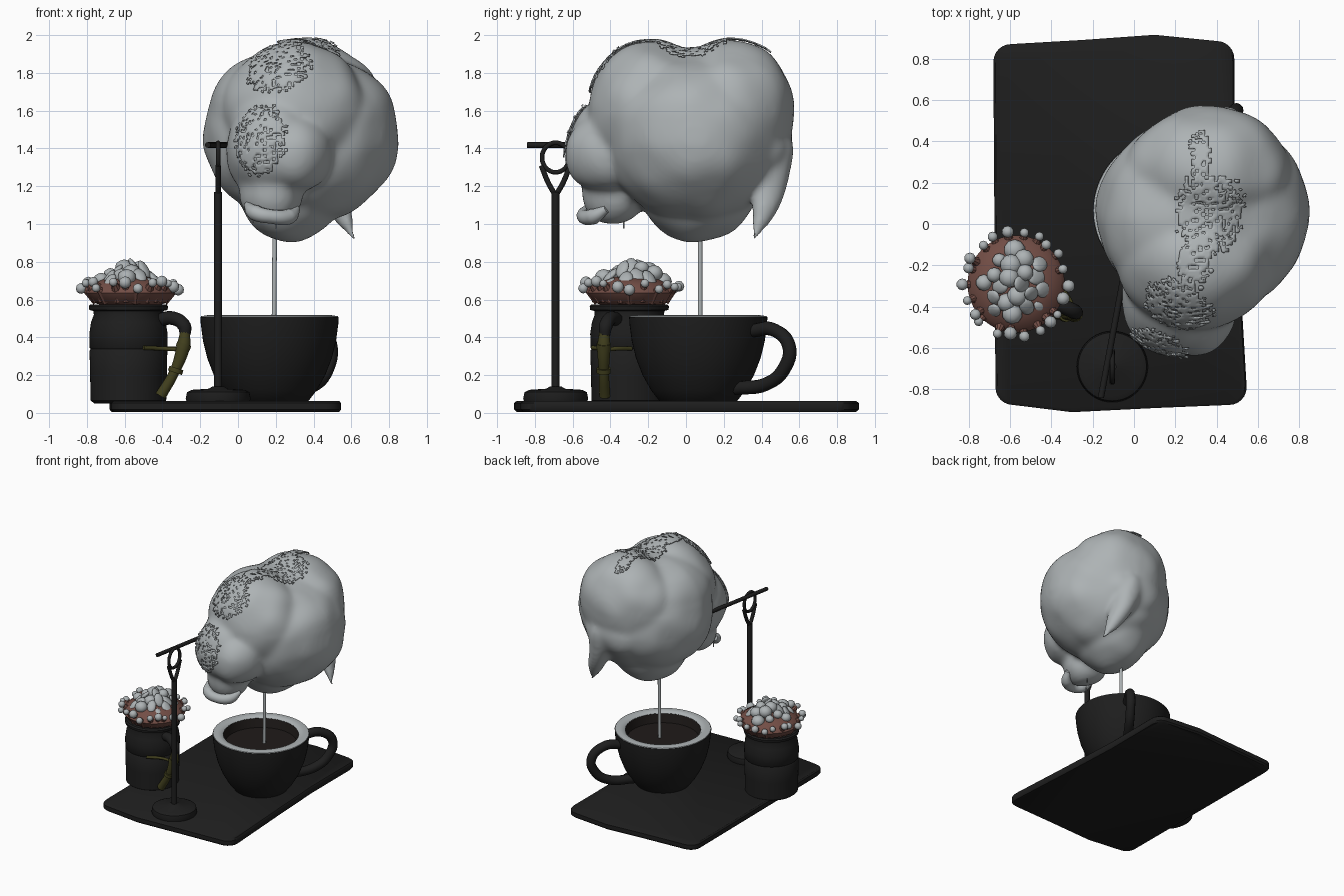
import bpy, bmesh, math, random
from mathutils import Vector, noise

if "Cube" in bpy.data.objects:
    bpy.data.objects.remove(bpy.data.objects["Cube"])
random.seed(4)

def mat(name, rgb):
    m = bpy.data.materials.new(name)
    m.diffuse_color = (*rgb, 1)
    m.use_nodes = True
    m.node_tree.nodes["Principled BSDF"].inputs["Base Color"].default_value = m.diffuse_color
    return m

CLOUD = mat("pale_grey", (0.42, 0.45, 0.46))
BLACK = mat("charcoal", (0.013, 0.013, 0.013))
COFFEE = mat("dark_coffee", (0.014, 0.011, 0.010))
BROWN = mat("dusty_red_brown", (0.17, 0.075, 0.06))
OLIVE = mat("olive", (0.055, 0.052, 0.013))

def finish(name, bm, material, angle=40):
    bmesh.ops.recalc_face_normals(bm, faces=bm.faces)
    me = bpy.data.meshes.new(name)
    bm.to_mesh(me)
    bm.free()
    return link(name, me, material, angle)

def link(name, me, material, angle=40):
    ob = bpy.data.objects.new(name, me)
    bpy.context.collection.objects.link(ob)
    me.materials.clear()
    me.materials.append(material)
    me.shade_smooth()
    me.set_sharp_from_angle(angle=math.radians(angle))
    return ob

def lathe(name, profile, centre, material, n=64):
    bm = bmesh.new()
    vs = [bm.verts.new((centre[0] + r, centre[1], z)) for r, z in profile]
    es = [bm.edges.new(p) for p in zip(vs, vs[1:])]
    bmesh.ops.spin(bm, geom=vs + es, cent=(*centre, 0), axis=(0, 0, 1),
                   angle=2 * math.pi, steps=n, use_merge=True)
    bmesh.ops.remove_doubles(bm, verts=bm.verts, dist=1e-4)
    return finish(name, bm, material)

def evaluated_mesh(tmp):
    me = bpy.data.meshes.new_from_object(tmp.evaluated_get(bpy.context.evaluated_depsgraph_get()))
    bpy.data.objects.remove(tmp)
    return me

def tube(name, pts, radius, material, smooth=True, cyclic=False, taper=None):
    cu = bpy.data.curves.new(name, 'CURVE')
    cu.dimensions = '3D'
    cu.bevel_depth, cu.bevel_resolution, cu.use_fill_caps = radius, 4, True
    sp = cu.splines.new('BEZIER')
    sp.bezier_points.add(len(pts) - 1)
    for i, (b, p) in enumerate(zip(sp.bezier_points, pts)):
        b.co = p
        b.handle_left_type = b.handle_right_type = 'AUTO' if smooth else 'VECTOR'
        b.radius = taper[i] if taper else 1
    sp.use_cyclic_u = cyclic
    tmp = bpy.data.objects.new(name + "_curve", cu)
    bpy.context.collection.objects.link(tmp)
    return link(name, evaluated_mesh(tmp), material)

def ball(bm, c, r, sub=2):
    vs = bmesh.ops.create_icosphere(bm, subdivisions=sub, radius=1)['verts']
    for v in vs:
        v.co = Vector(c) + Vector([a * b for a, b in zip(v.co, r)])
    return vs

# Slate tray: slightly irregular slab with rounded corners
def corner(cx, cy, start, r=0.085):
    return [(cx + r * math.cos(a), cy + r * math.sin(a))
            for a in [math.radians(start + 15 * i) for i in range(7)]]

outline = (corner(-0.585, -0.79, 180) + [(-0.3, -0.91), (0.1, -0.89)] + corner(0.46, -0.79, 270)
           + [(0.51, -0.2), (0.485, 0.3)] + corner(0.40, 0.80, 0) + [(0.1, 0.915), (-0.25, 0.89)]
           + corner(-0.595, 0.785, 90))
bm = bmesh.new()
rings = []
for s, z in [(0.985, 0.006), (1, 0.018), (1, 0.052), (0.985, 0.063)]:
    rings.append([bm.verts.new((x * s, y * s, z)) for x, y in outline])
n = len(outline)
for lo, hi in zip(rings, rings[1:]):
    for i in range(n):
        bm.faces.new((lo[i], lo[(i + 1) % n], hi[(i + 1) % n], hi[i]))
bm.faces.new(rings[0])
bm.faces.new(rings[-1])
finish("slate_tray", bm, BLACK)

# Cup with foam ring and coffee
C = (0.167, 0.065)
lathe("cup", [(0, 0.05), (0.18, 0.05), (0.205, 0.062), (0.25, 0.12), (0.295, 0.2), (0.33, 0.29),
              (0.352, 0.38), (0.364, 0.47), (0.366, 0.507), (0.355, 0.507)], C, BLACK)
lathe("foam_ring", [(0.364, 0.503), (0.362, 0.512), (0.33, 0.517), (0.30, 0.513), (0.285, 0.5)], C, CLOUD)
lathe("cup_inside", [(0.286, 0.502), (0.272, 0.43), (0, 0.43)], C, COFFEE)
hx, hy = math.cos(math.radians(56)), math.sin(math.radians(56))
tube("cup_handle", [(C[0] + hx * r, C[1] + hy * r, z) for r, z in
                    [(0.34, 0.435), (0.48, 0.44), (0.58, 0.35), (0.545, 0.23), (0.44, 0.155), (0.24, 0.13)]],
     0.036, BLACK)

# Stand: base, pole, fork, ring and cross stick
S = (-0.105, -0.69)
lathe("stand_base", [(0, 0.055), (0.165, 0.055), (0.172, 0.075), (0.165, 0.11), (0.14, 0.122),
                     (0.05, 0.128), (0.03, 0.14), (0, 0.14)], S, BLACK)
tube("stand_pole", [(*S, 0.12), (*S, 1.17)], 0.021, BLACK, False)
for s in (-1, 1):
    tube("stand_fork", [(*S, 1.15), (S[0], S[1] + s * 0.04, 1.22), (S[0], S[1] + s * 0.076, 1.31)], 0.014, BLACK)
tube("stand_ring", [(S[0], S[1] + 0.072 * math.cos(a), 1.352 + 0.078 * math.sin(a))
                    for a in [i * math.pi / 6 for i in range(12)]], 0.012, BLACK, cyclic=True)
tube("cross_stick", [(-0.16, -0.84, 1.418), (-0.04, -0.2, 1.418)], 0.015, BLACK, False)

# Floating cloud: overlapping lobes and a curling tail fused by remeshing
bm = bmesh.new()
lobes = [((0.335, 0.05, 1.46), (0.52, 0.48, 0.46)),
         ((0.30, -0.18, 1.59), (0.38, 0.335, 0.375)),
         ((0.36, 0.25, 1.61), (0.40, 0.325, 0.365)),
         ((0.22, 0.02, 1.58), (0.37, 0.42, 0.34)),
         ((0.46, 0.05, 1.48), (0.39, 0.45, 0.39)),
         ((0.28, 0.06, 1.22), (0.29, 0.33, 0.315)),
         ((0.18, -0.36, 1.40), (0.245, 0.265, 0.285)),
         ((0.29, -0.42, 1.37), (0.21, 0.22, 0.21)),
         ((0.18, -0.38, 1.16), (0.17, 0.18, 0.165)),
         ((0.36, 0.40, 1.40), (0.26, 0.16, 0.19))]
for c, r in lobes:
    ball(bm, c, r, 4)
for i in range(13):
    t = i / 12
    r = 0.105 * (1 - t) + 0.024
    ball(bm, (0.44 + 0.17 * t, 0.45 - 0.09 * t ** 2, 1.36 - 0.43 * t), (r * 0.8, r, r * 1.4))
me = bpy.data.meshes.new("cloud_raw")
bm.to_mesh(me)
bm.free()
tmp = bpy.data.objects.new("cloud_raw", me)
bpy.context.collection.objects.link(tmp)
rm = tmp.modifiers.new("fuse", 'REMESH')
rm.mode, rm.voxel_size = 'VOXEL', 0.016
sm = tmp.modifiers.new("soften", 'SMOOTH')
sm.factor, sm.iterations = 0.5, 24
me = evaluated_mesh(tmp)
for v in me.vertices:
    v.co += v.normal * 0.016 * noise.noise(v.co * 5)
link("cloud", me, CLOUD, 180)

# Folded lip under the front lobe
tube("cloud_lip", [(0.05, -0.45, 1.10), (0.09, -0.52, 1.06), (0.17, -0.54, 1.04), (0.27, -0.49, 1.04),
                   (0.31, -0.42, 1.08)], 0.042, CLOUD, taper=[0.5, 1, 0.9, 1, 0.5])

# Lacy perforated crusts lifted off the cloud surface
patches = [((0.12, -0.60, 1.45), (0.13, 0.2, 0.18)), ((0.21, -0.40, 1.83), (0.16, 0.17, 0.15)),
           ((0.29, -0.20, 1.95), (0.08, 0.12, 0.12)), ((0.37, 0.05, 1.95), (0.17, 0.19, 0.12)),
           ((0.32, 0.32, 1.95), (0.05, 0.13, 0.12))]
bm = bmesh.new()
bm.from_mesh(me)
bm.normal_update()
drop = []
for f in bm.faces:
    p = f.calc_center_median()
    d = min(math.sqrt(sum(((a - b) / s) ** 2 for a, b, s in zip(p, c, r))) for c, r in patches)
    if d + random.uniform(-0.15, 0.15) > 1 or random.random() < 0.2:
        drop.append(f)
bmesh.ops.delete(bm, geom=drop, context='FACES')
for v, nrm in [(v, v.normal.copy()) for v in bm.verts]:
    v.co += nrm * 0.016
crust = finish("cloud_crust", bm, CLOUD)
crust.modifiers.new("thickness", 'SOLIDIFY').thickness = 0.008

# Drips: the long stream and short threads under the cloud
tube("long_drip", [(0.19, 0.075, 0.42), (0.192, 0.075, 0.7), (0.195, 0.075, 0.96)], 0.012, CLOUD)
for x, y, z in [(0.08, -0.48, 1.03), (0.2, -0.33, 1.0), (0.5, 0.42, 1.08)]:
    tube("short_drip", [(x, y, z - 0.025), (x, y, z + 0.09)], 0.004, CLOUD, False)

# Jar with handle and olive twig
J = (-0.58, -0.3)
lathe("jar", [(0, 0.05), (0.18, 0.05), (0.2, 0.065), (0.203, 0.2), (0.206, 0.33), (0.2, 0.338), (0.206, 0.346),
              (0.207, 0.42), (0.198, 0.48), (0.183, 0.52), (0.186, 0.54), (0.207, 0.545), (0.21, 0.565),
              (0.2, 0.575), (0, 0.575)], J, BLACK)
tube("jar_handle", [(-0.43, -0.36, 0.49), (-0.34, -0.40, 0.50), (-0.285, -0.425, 0.46), (-0.28, -0.43, 0.41)],
     0.036, BLACK, taper=[1, 1, 1, 0.8])
tube("olive_stem", [(-0.28, -0.432, 0.43), (-0.29, -0.435, 0.35), (-0.335, -0.435, 0.22), (-0.41, -0.43, 0.09)],
     0.03, OLIVE, taper=[0.9, 1.25, 0.9, 1])
for x, z in [(-0.288, 0.355), (-0.33, 0.225)]:
    tube("olive_knot", [(x + 0.004, -0.435, z + 0.012), (x - 0.004, -0.435, z - 0.012)], 0.039, OLIVE, False)
tube("olive_tie", [(-0.29, -0.435, 0.335), (-0.39, -0.435, 0.34), (-0.5, -0.495, 0.345)], 0.011, OLIVE)
tube("olive_twig", [(-0.29, -0.435, 0.335), (-0.31, -0.37, 0.34), (-0.37, -0.29, 0.34)], 0.011, OLIVE)

# Flower mound: brown heart with a ragged frill of stalks
F = (-0.57, -0.29)
lathe("flower_mound", [(0.15, 0.57), (0.2, 0.585), (0.235, 0.635), (0.215, 0.675), (0.14, 0.71), (0, 0.735)], F, BROWN)
frill, buds = bmesh.new(), bmesh.new()
for i in range(22):
    a = i * math.tau / 22 + random.uniform(-0.08, 0.08)
    u = Vector((math.cos(a), math.sin(a), 0))
    tip = Vector((*F, random.uniform(0.65, 0.70))) + u * random.uniform(0.225, 0.25)
    base = Vector((*F, 0.61)) + u * 0.17
    q = (tip - base).to_track_quat('Z', 'Y')
    for v in bmesh.ops.create_cone(frill, segments=8, radius1=0.045, radius2=0.013,
                                   depth=(tip - base).length, cap_ends=True)['verts']:
        v.co = q @ v.co + (base + tip) / 2
    r = random.uniform(0.02, 0.034)
    ball(buds, tip + u * 0.012, (r, r, r))
finish("flower_frill", frill, BROWN)

# Pale buds and leaning petals over the mound
for i in range(21):
    a, t = i * 2.4, math.sqrt((i + 0.5) / 21)
    r = random.uniform(0.032, 0.054)
    c = Vector((F[0] + 0.17 * t * math.cos(a), F[1] + 0.17 * t * math.sin(a),
                0.77 - 0.075 * t * t + random.uniform(-0.02, 0.012)))
    if c.x > F[0] + 0.05 or i % 4 == 0:
        q = Vector((math.cos(a), math.sin(a), random.uniform(0.5, 1.4))).to_track_quat('Z', 'X')
        for v in ball(buds, (0, 0, 0), (r * 1.2, r * 0.8, 0.017)):
            v.co = q @ v.co + c
    else:
        ball(buds, c, (r, r, r * 0.9))
finish("flower_buds", buds, CLOUD, 60)
